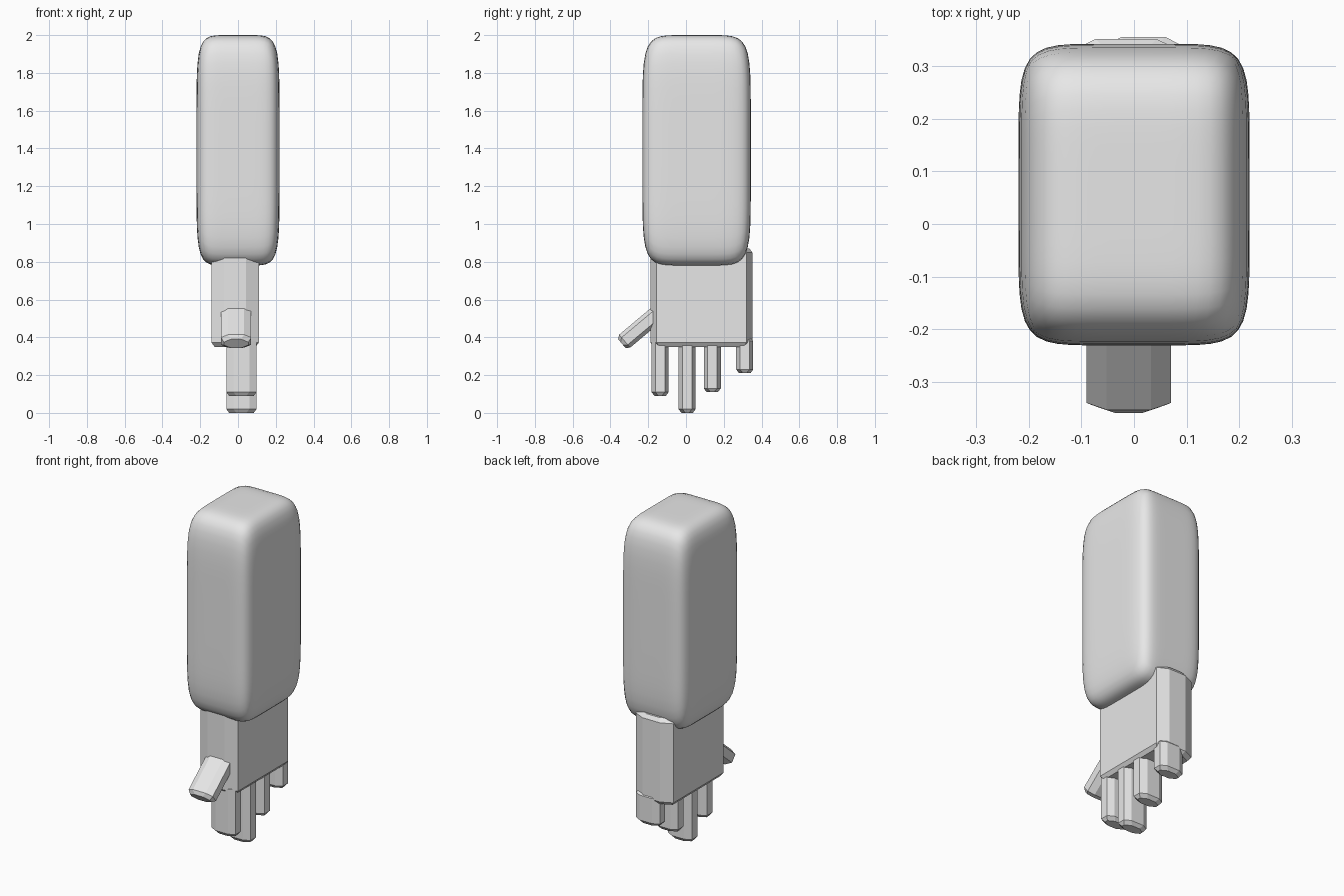
import bpy
import bmesh
import math
from mathutils import Matrix

default = bpy.data.objects.get("Cube")
if default:
    bpy.data.objects.remove(default, do_unlink=True)

grey = bpy.data.materials.new("light grey")
grey.use_nodes = True
grey.diffuse_color = (0.8, 0.8, 0.8, 1)
grey.node_tree.nodes["Principled BSDF"].inputs["Base Color"].default_value = (0.8, 0.8, 0.8, 1)


def finish(bm, name, smooth=False):
    bmesh.ops.recalc_face_normals(bm, faces=bm.faces)
    for face in bm.faces:
        face.smooth = smooth
    mesh = bpy.data.meshes.new(name)
    bm.to_mesh(mesh)
    bm.free()
    mesh.materials.append(grey)
    obj = bpy.data.objects.new(name, mesh)
    bpy.context.collection.objects.link(obj)
    return obj


def octagon(hx, hy, cx, cy):
    """Rectangle outline with its four corners cut off."""
    return [(hx, cy - hy), (hx, hy - cy), (hx - cx, hy), (cx - hx, hy),
            (-hx, hy - cy), (-hx, cy - hy), (cx - hx, -hy), (hx - cx, -hy)]


def chamfered_block(name, hx, hy, length, cx, cy, cap, inset, location, tilt=0):
    """Eight-sided bar rising from its origin, with chamfered ends."""
    bm = bmesh.new()
    rings = []
    for z, shrink in ((0, inset), (cap, 0), (length - cap, 0), (length, inset)):
        outline = octagon(hx - shrink, hy - shrink, cx, cy)
        rings.append([bm.verts.new((x, y, z)) for x, y in outline])
    for low, high in zip(rings, rings[1:]):
        for i in range(8):
            j = (i + 1) % 8
            bm.faces.new((low[i], low[j], high[j], high[i]))
    bm.faces.new(rings[0])
    bm.faces.new(rings[-1])
    bm.transform(Matrix.Translation(location) @ Matrix.Rotation(math.radians(tilt), 4, "X"))
    return finish(bm, name)


# Forearm: softly bulging rounded box
bm = bmesh.new()
bmesh.ops.create_cube(bm, size=2)
bmesh.ops.subdivide_edges(bm, edges=bm.edges[:], cuts=17, use_grid_fill=True)
power = 6.6
for v in bm.verts:
    v.co /= sum(abs(c) ** power for c in v.co) ** (1 / power)
    v.co.x *= 0.22
    v.co.y = 0.056 + v.co.y * 0.287
    v.co.z = 1.39 + v.co.z * 0.61
finish(bm, "forearm", smooth=True)

# Palm
chamfered_block("palm", 0.125, 0.27, 0.52, 0.067, 0.032, 0.022, 0.016,
                (-0.015, 0.082, 0.35))

# Four fingers: centre along the hand and lowest point
fingers = {"index_finger": (-0.137, 0.09), "middle_finger": (0.006, 0),
           "ring_finger": (0.139, 0.11), "little_finger": (0.311, 0.21)}
for name, (y, bottom) in fingers.items():
    chamfered_block(name, 0.08, 0.045, 0.4 - bottom, 0.038, 0.02, 0.02, 0.015,
                    (0.018, y, bottom))

# Thumb, pointing forward and down
chamfered_block("thumb", 0.08, 0.045, 0.27, 0.038, 0.02, 0.02, 0.015,
                (-0.01, -0.34, 0.367), tilt=-50)
